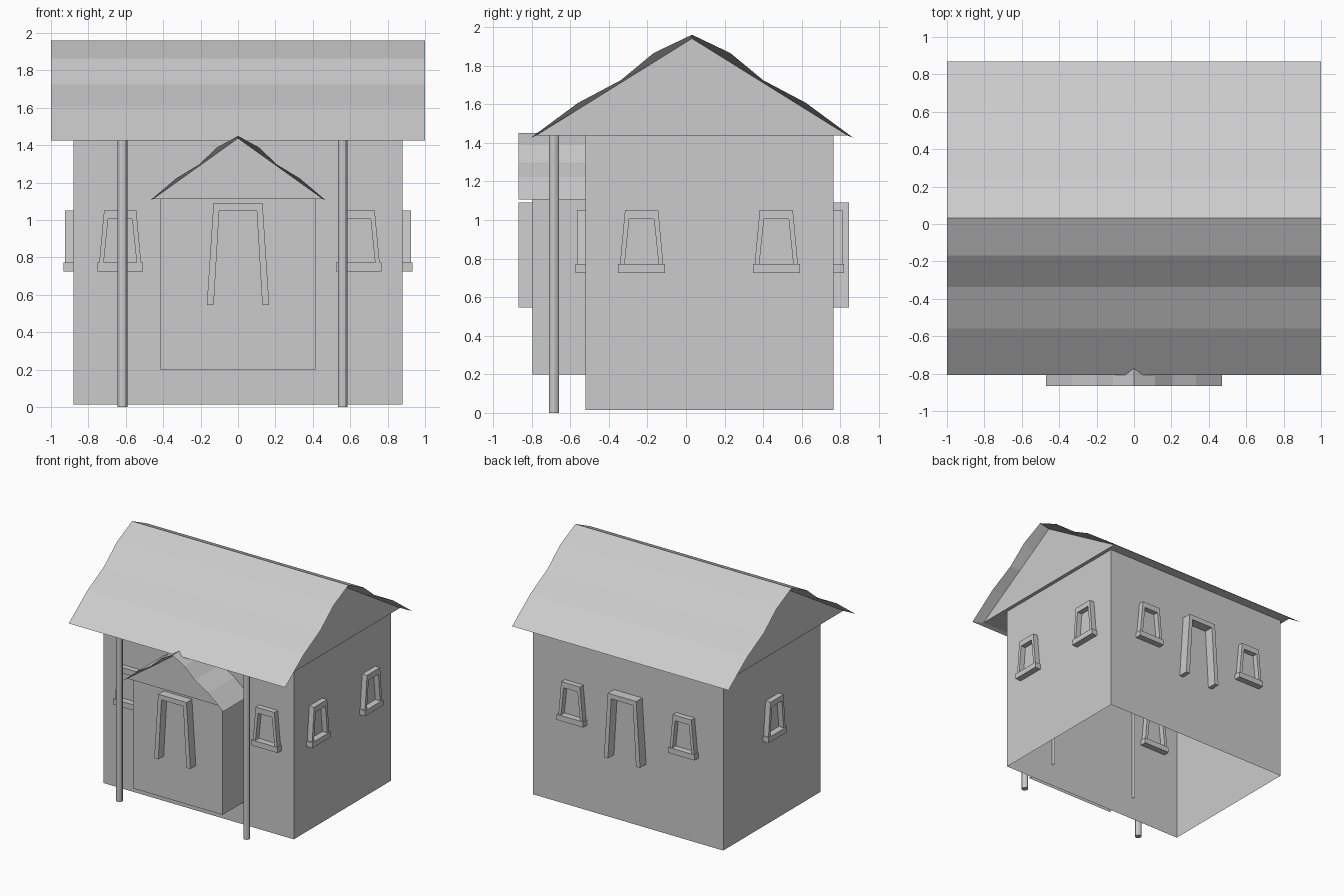
import bpy, bmesh
from math import pi

if "Cube" in bpy.data.objects:
    bpy.data.objects.remove(bpy.data.objects["Cube"])


def add_object(name, bm, loc=(0, 0, 0), rot=0.0):
    bmesh.ops.recalc_face_normals(bm, faces=bm.faces)
    mesh = bpy.data.meshes.new(name)
    bm.to_mesh(mesh)
    bm.free()
    ob = bpy.data.objects.new(name, mesh)
    ob.location = loc
    ob.rotation_euler[2] = rot
    bpy.context.collection.objects.link(ob)
    return ob


def add_box(bm, lo, hi):
    verts = bmesh.ops.create_cube(bm, size=1)["verts"]
    for v in verts:
        for i in range(3):
            v.co[i] = (lo[i] + hi[i]) / 2 + v.co[i] * (hi[i] - lo[i])


def open_shell(name, lo, hi, open_dirs):
    """Box with the faces pointing along open_dirs left out."""
    bm = bmesh.new()
    add_box(bm, lo, hi)
    bm.normal_update()
    gone = [f for f in bm.faces
            if any(f.normal.dot(_v(d)) > 0.9 for d in open_dirs)]
    bmesh.ops.delete(bm, geom=gone, context="FACES")
    mesh = bpy.data.meshes.new(name)
    bm.to_mesh(mesh)
    bm.free()
    ob = bpy.data.objects.new(name, mesh)
    bpy.context.collection.objects.link(ob)


def _v(d):
    from mathutils import Vector
    return Vector(d)


# Sagging roof slope: (fraction of half width, fraction of drop)
SLOPE = [(0, 0), (0.238, 0.178), (0.44, 0.44), (0.705, 0.66), (1, 1)]


def roof(name, half_len, half_w, top, eave, inset, loc, rot=0.0):
    """Wavy roof with straight gables set in from each end; ridge along x."""
    bm = bmesh.new()
    h = top - eave
    prof = [(-d, s) for d, s in SLOPE[:0:-1]] + SLOPE

    def ring(x, inner):
        out = []
        for d, s in prof:
            if inner:
                y, z = d * half_w * 0.965, top - h * (0.037 + 0.94 * abs(d))
            else:
                y, z = d * half_w, top - h * s
            out.append(bm.verts.new((x, y, z)))
        return out

    rings = [ring(-half_len + inset, True), ring(-half_len, False),
             ring(half_len, False), ring(half_len - inset, True)]
    for a, b in zip(rings, rings[1:] + rings[:1]):
        if a is rings[3]:
            continue
        for i in range(len(prof) - 1):
            bm.faces.new((a[i], a[i + 1], b[i + 1], b[i]))
    bm.faces.new(rings[0])
    bm.faces.new(rings[3])
    # Soffit and eave undersides
    bm.faces.new((rings[0][0], rings[0][-1], rings[3][-1], rings[3][0]))
    for k in (0, -1):
        bm.faces.new([r[k] for r in rings])
    add_object(name, bm, loc, rot)


def frame(name, loc, rot, outer, inner, z0, z1, z_in, depth, sill=None):
    """Tapered three-sided frame through a wall; outer/inner = (bottom, top) half widths."""
    bm = bmesh.new()
    (ob, ot), (ib, it) = outer, inner
    pts = [(-ob, z0), (-ot, z1), (ot, z1), (ob, z0),
           (ib, z0), (it, z_in), (-it, z_in), (-ib, z0)]
    f = bm.faces.new([bm.verts.new((x, -depth, z)) for x, z in pts])
    ext = bmesh.ops.extrude_face_region(bm, geom=[f], use_keep_orig=True)
    moved = [g for g in ext["geom"] if isinstance(g, bmesh.types.BMVert)]
    bmesh.ops.translate(bm, verts=moved, vec=(0, 2 * depth, 0))
    if sill:
        w, zs, d = sill
        add_box(bm, (-w, -d, zs), (w, d, z0))
    add_object(name, bm, loc, rot)


# House walls and porch walls
open_shell("house_walls", (-0.88, -0.52, 0.015), (0.88, 0.765, 1.44), [(0, 0, -1)])
open_shell("porch_walls", (-0.415, -0.795, 0.2), (0.415, -0.485, 1.12),
           [(0, 0, -1), (0, 1, 0)])

# Roofs
roof("main_roof", 1.0, 0.837, 1.96, 1.425, 0.09, (0, 0.031, 0))
roof("porch_roof", 0.183, 0.47, 1.45, 1.105, 0.055, (0, -0.684, 0), pi / 2)

# Posts
for side, x in (("left", -0.617), ("right", 0.56)):
    bm = bmesh.new()
    bmesh.ops.create_cone(bm, cap_ends=True, segments=12, radius1=0.026,
                          radius2=0.026, depth=1.445)
    post = add_object("post_" + side, bm, (x, -0.684, 0.7225))
    bpy.context.view_layer.objects.active = post
    post.select_set(True)
    bpy.ops.object.shade_smooth_by_angle()
    post.select_set(False)

# Windows: wall position and rotation
windows = [(-0.63, -0.52, 0), (0.645, -0.52, 0),
           (0.50, 0.765, 0), (-0.53, 0.765, 0),
           (0.88, -0.23, pi / 2), (0.88, 0.468, pi / 2),
           (-0.88, 0.12, pi / 2)]
for i, (x, y, rot) in enumerate(windows):
    frame(f"window_{i + 1}", (x, y, 0), rot, (0.112, 0.086), (0.088, 0.064),
          0.772, 1.052, 1.005, 0.045, sill=(0.122, 0.726, 0.053))

# Door frames
frame("porch_door_frame", (0, -0.795, 0), 0, (0.167, 0.131), (0.13, 0.1),
      0.545, 1.09, 1.05, 0.072)
frame("back_door_frame", (0, 0.765, 0), 0, (0.167, 0.131), (0.13, 0.1),
      0.545, 1.09, 1.05, 0.08)
